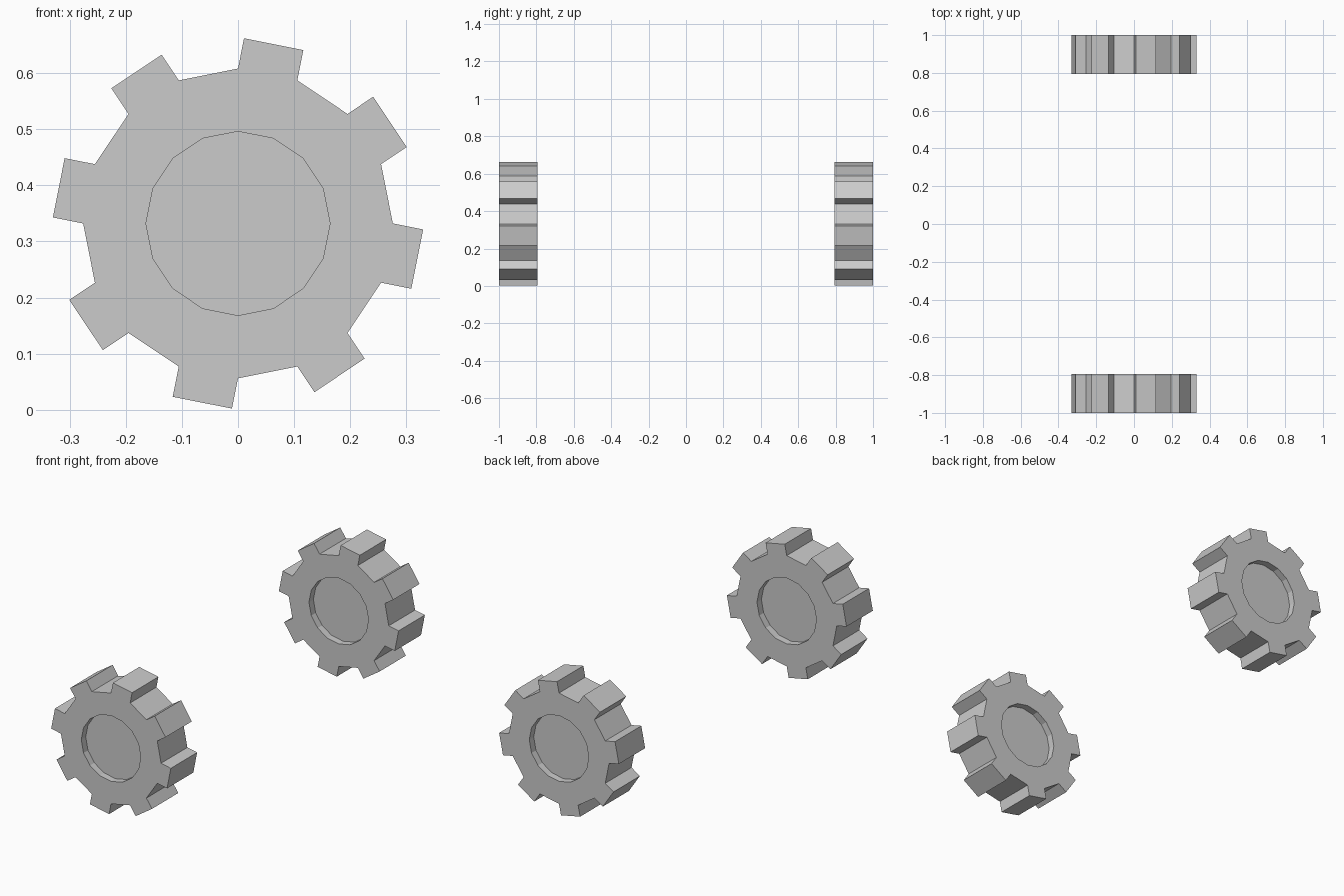
import bpy, bmesh
from math import sin, cos, pi

if "Cube" in bpy.data.objects:
    bpy.data.objects.remove(bpy.data.objects["Cube"])

R, HUB, TOOTH = 0.276, 0.164, 0.055   # rim radius, hub recess radius, tooth height
INNER, OUTER = 0.793, 1.0             # wheel extent along y
DEPTH, CZ, N = 0.035, 0.332, 16       # recess depth, axle height, sides


def ring(bm, r, y):
    return [bm.verts.new((r * sin(2 * pi * i / N), y, CZ + r * cos(2 * pi * i / N)))
            for i in range(N)]


def cog_wheel(name, y0, y1):
    bm = bmesh.new()
    # Rings from one recess floor, over the rim, to the other recess floor
    rings = [ring(bm, HUB, y0 + DEPTH), ring(bm, HUB, y0), ring(bm, R, y0),
             ring(bm, R, y1), ring(bm, HUB, y1), ring(bm, HUB, y1 - DEPTH)]
    rim = []
    for k in range(5):
        a, b = rings[k], rings[k + 1]
        for i in range(N):
            j = (i + 1) % N
            f = bm.faces.new((a[i], a[j], b[j], b[i]))
            if k == 2:
                rim.append(f)
    bm.faces.new(rings[0])
    bm.faces.new(rings[-1])
    bmesh.ops.recalc_face_normals(bm, faces=bm.faces)
    bm.normal_update()
    # Teeth: every other rim face pushed straight out
    for f in rim[::2]:
        n = f.normal.copy()
        top = bmesh.ops.extrude_discrete_faces(bm, faces=[f])["faces"][0]
        bmesh.ops.translate(bm, vec=n * TOOTH, verts=top.verts)
    bmesh.ops.recalc_face_normals(bm, faces=bm.faces)
    mesh = bpy.data.meshes.new(name)
    bm.to_mesh(mesh)
    bm.free()
    bpy.context.collection.objects.link(bpy.data.objects.new(name, mesh))


cog_wheel("front_cog_wheel", -OUTER, -INNER)
cog_wheel("back_cog_wheel", INNER, OUTER)
